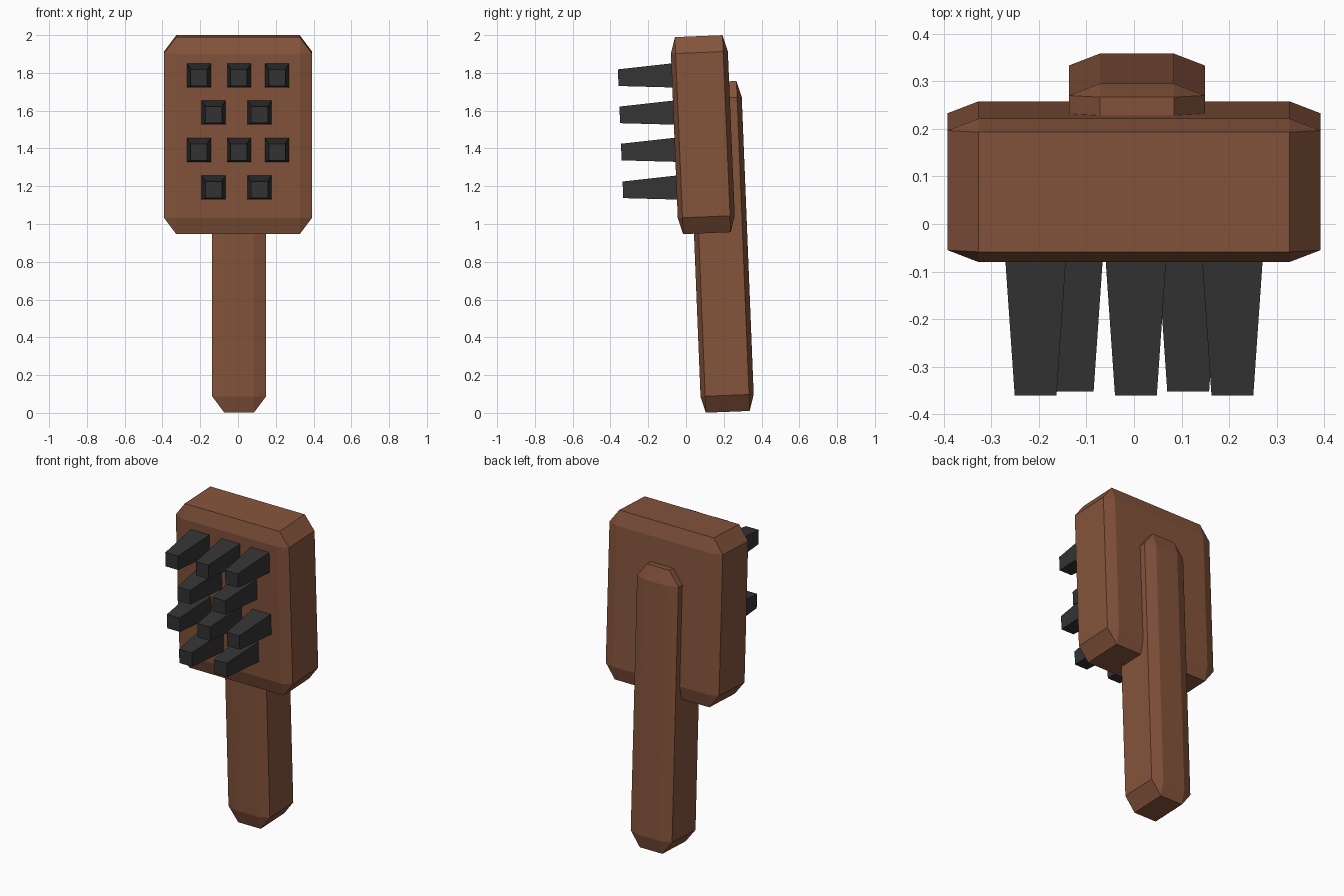
import bpy, bmesh, math
from mathutils import Matrix, Vector

if "Cube" in bpy.data.objects:
    bpy.data.objects.remove(bpy.data.objects["Cube"])

BEVEL = Vector((0.065, 0.025, 0.087))   # chamfer size along each axis


def material(name, rgb):
    m = bpy.data.materials.new(name)
    m.diffuse_color = (*rgb, 1)
    m.use_nodes = True
    m.node_tree.nodes["Principled BSDF"].inputs["Base Color"].default_value = m.diffuse_color
    return m


def finish(name, bm, mat, matrix):
    bmesh.ops.recalc_face_normals(bm, faces=bm.faces)
    mesh = bpy.data.meshes.new(name)
    bm.to_mesh(mesh)
    bm.free()
    mesh.materials.append(mat)
    ob = bpy.data.objects.new(name, mesh)
    bpy.context.collection.objects.link(ob)
    ob.matrix_world = matrix
    return ob


def chamfered_box(name, half, mat, matrix):
    # bevel by 1 in chamfer units, then scale to the real size
    bm = bmesh.new()
    bmesh.ops.create_cube(bm, size=2)
    bmesh.ops.scale(bm, verts=bm.verts, vec=[h / b for h, b in zip(half, BEVEL)])
    bmesh.ops.bevel(bm, geom=bm.edges[:], offset=1, offset_type='OFFSET',
                    segments=1, affect='EDGES')
    bmesh.ops.scale(bm, verts=bm.verts, vec=BEVEL)
    return finish(name, bm, mat, matrix)


def bristle(name, x, z, mat, matrix):
    # square peg tapering towards the front
    bm = bmesh.new()
    bmesh.ops.create_cube(bm, size=2)
    for v in bm.verts:
        tip = v.co.y < 0
        r = 0.044 if tip else 0.065
        v.co = (x + v.co.x * r, -0.435 if tip else -0.13, z + v.co.z * r)
    return finish(name, bm, mat, matrix)


def placed(loc, tilt):
    return Matrix.Translation(loc) @ Matrix.Rotation(math.radians(tilt), 4, 'X')


wood = material("brown_wood", (0.235, 0.089, 0.045))
black = material("dark_bristle", (0.034, 0.034, 0.034))

# Head and handle, both leaning slightly forward
head_matrix = placed((0, 0.089, 1.473), 2.4)
chamfered_box("brush_head", (0.392, 0.151, 0.522), wood, head_matrix)
chamfered_box("handle", (0.143, 0.141, 0.874), wood, placed((0.006, 0.186, 0.879), 2.3))

# Staggered bristle rows: three, two, three, two
wide, narrow = (-0.207, 0.004, 0.207), (-0.129, 0.114)
for row, z in enumerate((0.32, 0.123, -0.074, -0.274)):
    for col, x in enumerate(narrow if row % 2 else wide):
        bristle(f"bristle_{row + 1}_{col + 1}", x, z, black, head_matrix)
